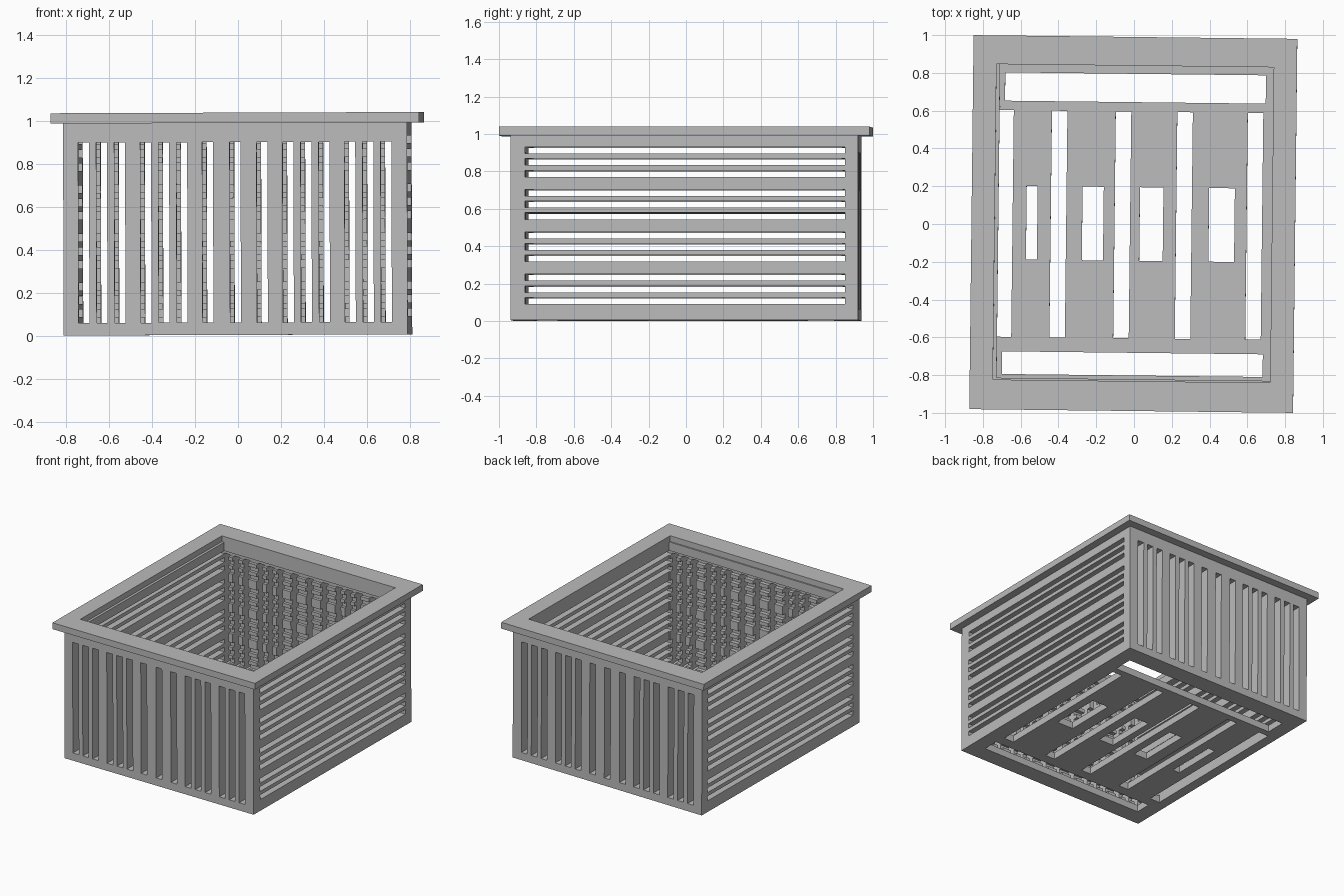
import bpy, bmesh
from mathutils import Matrix, Vector

if "Cube" in bpy.data.objects:
    bpy.data.objects.remove(bpy.data.objects["Cube"], do_unlink=True)

grey = bpy.data.materials.new("light grey")
grey.use_nodes = True
grey.diffuse_color = (0.5, 0.5, 0.5, 1)
grey.node_tree.nodes["Principled BSDF"].inputs["Base Color"].default_value = (0.5, 0.5, 0.5, 1)


def boxes(name, spans):
    """One object holding a box for each (x0, x1, y0, y1, z0, z1)."""
    bm = bmesh.new()
    for x0, x1, y0, y1, z0, z1 in spans:
        centre = Vector((x0 + x1, y0 + y1, z0 + z1)) / 2
        scale = Matrix.Diagonal((x1 - x0, y1 - y0, z1 - z0, 1))
        bmesh.ops.create_cube(bm, size=1, matrix=Matrix.Translation(centre) @ scale)
    mesh = bpy.data.meshes.new(name)
    bm.to_mesh(mesh)
    bm.free()
    ob = bpy.data.objects.new(name, mesh)
    bpy.context.collection.objects.link(ob)
    return ob


def carve(ob, cutters):
    """Subtract each cutter in turn, then bake the result and drop the cutters."""
    for cutter in cutters:
        cutter.hide_render = True
        mod = ob.modifiers.new(cutter.name, "BOOLEAN")
        mod.operation, mod.solver, mod.object = "DIFFERENCE", "EXACT", cutter
    bpy.context.view_layer.update()
    deps = bpy.context.evaluated_depsgraph_get()
    mesh = bpy.data.meshes.new_from_object(ob.evaluated_get(deps))
    ob.modifiers.clear()
    ob.data = mesh
    for cutter in cutters:
        bpy.data.objects.remove(cutter, do_unlink=True)
    mesh.materials.clear()
    mesh.materials.append(grey)


# Basket body: an open box
body = boxes("basket_body", [(-0.8, 0.8, -0.93, 0.93, 0, 0.99)])
cavity = boxes("cavity", [(-0.715, 0.735, -0.822, 0.838, 0.052, 1.2)])

# Upright slots through front and back: triplets at the sides, singles in the middle
upright_x = [c + k * 0.084 for c in (-0.621, -0.332, 0.33, 0.618) for k in (-1, 0, 1)]
upright_x += [-0.128, 0, 0.125]
upright = boxes("upright_slots", [(x - 0.025, x + 0.025, -1.2, 1.2, 0.058, 0.897) for x in upright_x])

# Level slots through both sides, slightly notching the front and back walls
level_z = [0.165 + 0.2267 * g + 0.0625 * k for g in range(4) for k in (-1, 0, 1)]
level = boxes("level_slots", [(-1.1, 1.1, -0.852, 0.86, z - 0.0175, z + 0.0175) for z in level_z])

# Floor openings: long slots, short windows and two cross slots
floor = [(x - 0.041, x + 0.041, -0.605, 0.595, -0.1, 0.2) for x in (-0.684, -0.4, -0.062, 0.264, 0.637)]
floor += [(x - w, x + w, -0.195, 0.195, -0.1, 0.2)
          for x, w in ((-0.541, 0.029), (-0.218, 0.056), (0.092, 0.062), (0.464, 0.068))]
floor += [(-0.69, 0.69, y0, y1, -0.1, 0.2) for y0, y1 in ((0.645, 0.795), (-0.802, -0.682))]
carve(body, [cavity, upright, level, boxes("floor_openings", floor)])

# Flat rim around the top
rim = boxes("top_rim", [(-0.857, 0.857, -0.99, 0.99, 0.986, 1.034)])
carve(rim, [boxes("rim_opening", [(-0.734, 0.734, -0.832, 0.838, 0.8, 1.2)])])

# The whole basket sits very slightly turned and tilted
for ob in (body, rim):
    ob.rotation_euler = (0, -0.0035, -0.0115)
    ob.location.z = 0.003
